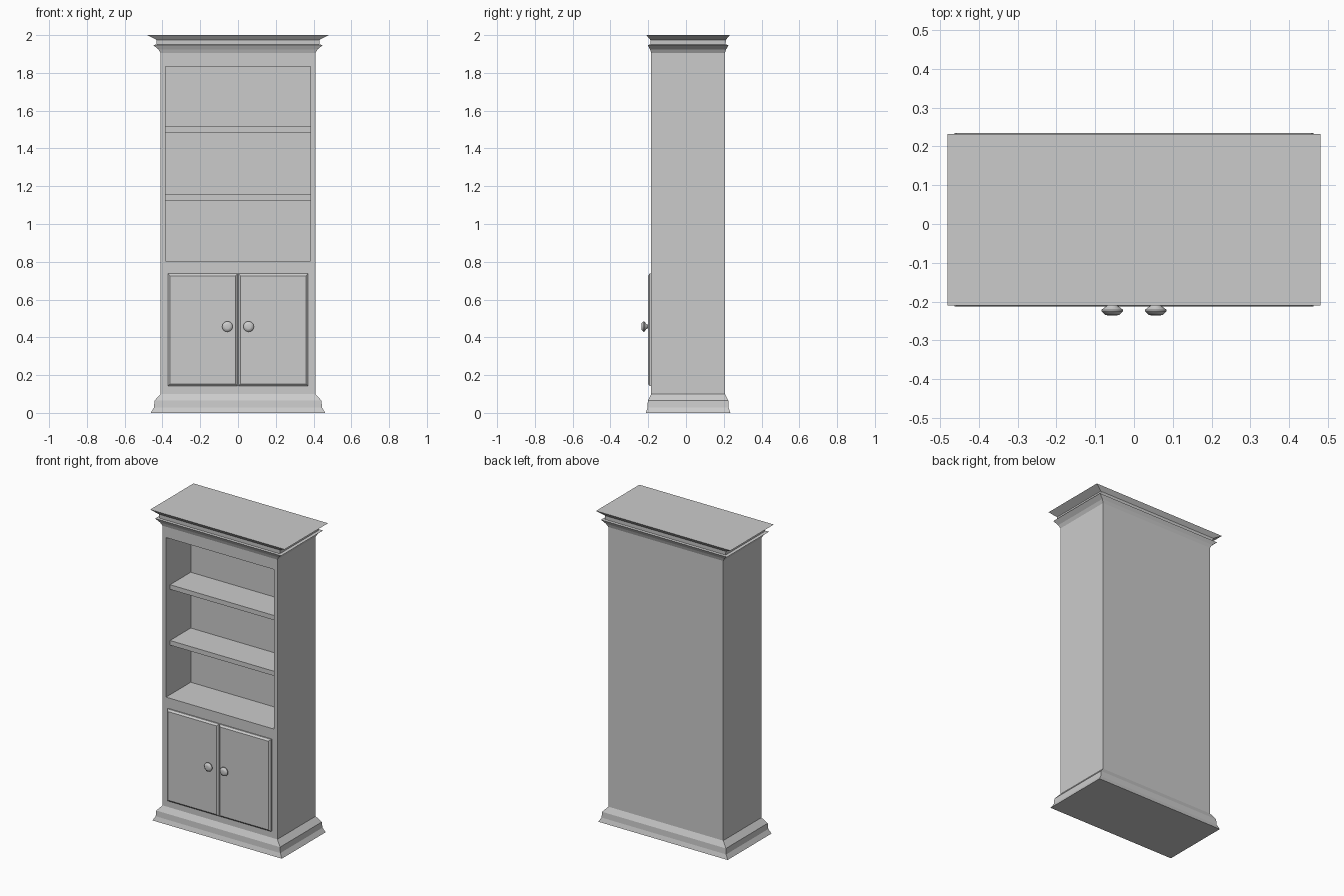
import bpy, bmesh, math
from mathutils import Matrix

if "Cube" in bpy.data.objects:
    bpy.data.objects.remove(bpy.data.objects["Cube"])

CY = 0.011  # depth centre of the cabinet


def add_object(name, bm, smooth=False):
    bmesh.ops.recalc_face_normals(bm, faces=bm.faces)
    mesh = bpy.data.meshes.new(name)
    bm.to_mesh(mesh)
    bm.free()
    ob = bpy.data.objects.new(name, mesh)
    bpy.context.collection.objects.link(ob)
    bpy.ops.object.select_all(action='DESELECT')
    ob.select_set(True)
    bpy.context.view_layer.objects.active = ob
    if smooth:
        bpy.ops.object.shade_smooth_by_angle(angle=math.radians(35))
    return ob


def loft(name, rings, smooth=False):
    """Skin a stack of vertex loops and cap both ends."""
    bm = bmesh.new()
    loops = [[bm.verts.new(p) for p in ring] for ring in rings]
    for a, b in zip(loops, loops[1:]):
        for i in range(len(a)):
            j = (i + 1) % len(a)
            bm.faces.new((a[i], a[j], b[j], b[i]))
    bm.faces.new(loops[0])
    bm.faces.new(loops[-1])
    return add_object(name, bm, smooth)


def box(name, x0, x1, y0, y1, z0, z1):
    return loft(name, [[(x0, y0, z), (x1, y0, z), (x1, y1, z), (x0, y1, z)] for z in (z0, z1)])


# Carcass with base moulding and cornice: z, half width, half depth
profile = [(0, .462, .224), (.028, .445, .215), (.065, .442, .213), (.1, .41, .195),
           (1.905, .41, .195), (1.925, .422, .202), (1.948, .45, .214), (1.95, .43, .199),
           (1.975, .432, .2), (2, .48, .221)]
cabinet = loft("cabinet_body", [[(-w, CY - d, z), (w, CY - d, z), (w, CY + d, z), (-w, CY + d, z)]
                                for z, w, d in profile])

# Open compartment cut into the front
cutter = box("shelf_opening_cutter", -.385, .385, -.3, .068, .805, 1.835)
cutter.hide_render = True
bpy.context.view_layer.objects.active = cabinet
cut = cabinet.modifiers.new("shelf_opening", 'BOOLEAN')
cut.object = cutter
cut.solver = 'EXACT'
bpy.ops.object.modifier_apply(modifier=cut.name)
bpy.data.objects.remove(cutter)

# Shelves, set back from the front edge
for i, z in enumerate((1.125, 1.485)):
    box(f"shelf_{i + 1}", -.385, .385, -.143, .07, z, z + .03)

# Doors with chamfered rims, and turned knobs
knob_profile = [(-.195, .014), (-.205, .010), (-.211, .014), (-.221, .028),
                (-.225, .028), (-.234, .019), (-.2355, .012)]
for side, name in ((-1, "left"), (1, "right")):
    rings = []
    for y, inset in ((-.18, 0), (-.192, 0), (-.202, .011)):
        a, b = .002 + inset, .37 - inset
        z0, z1 = .143 + inset, .737 - inset
        rings.append([(side * a, y, z0), (side * b, y, z0), (side * b, y, z1), (side * a, y, z1)])
    loft(f"{name}_door", rings)
    angles = [math.tau * k / 20 for k in range(20)]
    loft(f"{name}_knob", [[(side * .056 + r * math.cos(t), y, .457 + r * math.sin(t)) for t in angles]
                          for y, r in knob_profile], smooth=True)
